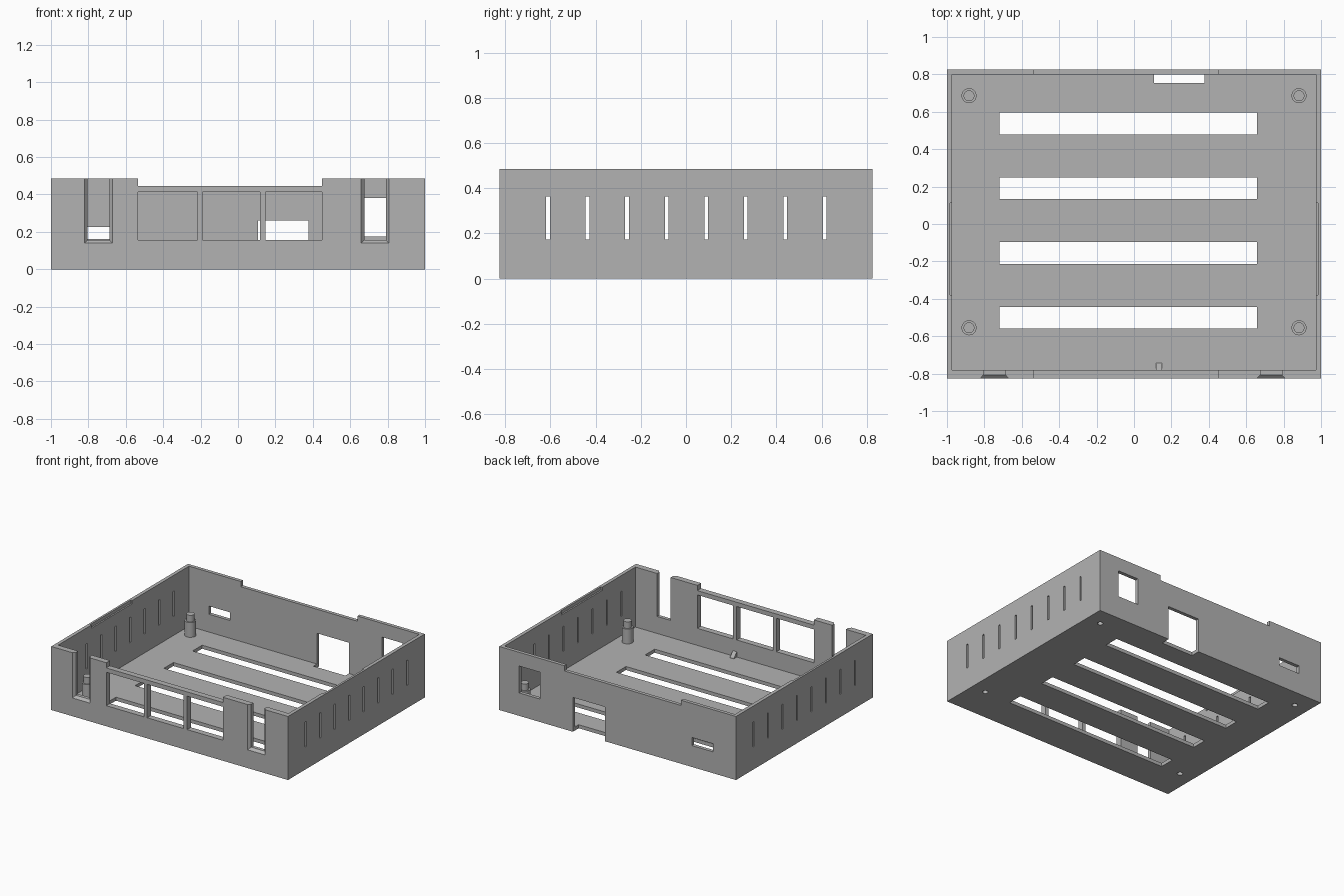
import bpy, bmesh
from mathutils import Matrix

if "Cube" in bpy.data.objects:
    bpy.data.objects.remove(bpy.data.objects["Cube"])

grey = bpy.data.materials.new("plain_grey")
grey.use_nodes = True
grey.diffuse_color = (0.45, 0.45, 0.45, 1)
grey.node_tree.nodes["Principled BSDF"].inputs["Base Color"].default_value = (0.45, 0.45, 0.45, 1)

HALF_X, HALF_Y, HEIGHT, FLOOR = 1.0, 0.825, 0.485, 0.027
POST_X, POST_YS = 0.882, (-0.555, 0.686)


def loft_rects(bm, sections):
    """Solid through (y, x0, x1, z0, z1) rectangles."""
    rings = [[bm.verts.new(p) for p in ((x0, y, z0), (x1, y, z0), (x1, y, z1), (x0, y, z1))]
             for y, x0, x1, z0, z1 in sections]
    faces = [bm.faces.new(rings[0]), bm.faces.new(rings[-1][::-1])]
    for a, b in zip(rings, rings[1:]):
        for i in range(4):
            j = (i + 1) % 4
            faces.append(bm.faces.new((a[j], a[i], b[i], b[j])))
    return faces


def box(bm, x0, x1, y0, y1, z0, z1):
    return loft_rects(bm, [(y0, x0, x1, z0, z1), (y1, x0, x1, z0, z1)])


def finish(bm, name):
    bmesh.ops.recalc_face_normals(bm, faces=bm.faces[:])
    mesh = bpy.data.meshes.new(name)
    bm.to_mesh(mesh)
    bm.free()
    mesh.materials.append(grey)
    obj = bpy.data.objects.new(name, mesh)
    bpy.context.collection.objects.link(obj)
    return obj


def cut(obj, cutter):
    mod = obj.modifiers.new("cut", "BOOLEAN")
    mod.operation, mod.solver, mod.object = "DIFFERENCE", "EXACT", cutter
    bpy.context.view_layer.update()
    evaluated = obj.evaluated_get(bpy.context.evaluated_depsgraph_get())
    mesh = bpy.data.meshes.new_from_object(evaluated)
    obj.modifiers.clear()
    obj.data = mesh
    bpy.data.objects.remove(cutter)


# Open tray with a thicker front wall
bm = bmesh.new()
box(bm, -HALF_X, HALF_X, -HALF_Y, HALF_Y, 0, HEIGHT)
tray = finish(bm, "case_tray")
bm = bmesh.new()
box(bm, -0.973, 0.973, -0.78, 0.798, FLOOR, 1)
cut(tray, finish(bm, "cavity_cutter"))

bm = bmesh.new()
# Long floor vents
for i in range(4):
    y = -0.502 + i * 0.3465
    box(bm, -0.72, 0.657, y - 0.058, y + 0.058, -0.1, 0.1)
# Narrow side vents through both walls
for i in range(8):
    y = -0.611 + i * 0.175
    box(bm, -1.1, 1.1, y - 0.008, y + 0.008, 0.173, 0.364)
# Front windows
for x0, x1 in ((-0.535, -0.217), (-0.19, 0.118), (0.148, 0.45)):
    box(bm, x0, x1, -0.9, -0.7, 0.157, 0.412)
# Lowered middle of the front and back rims
for y0, y1 in ((-0.9, -0.7), (0.75, 0.9)):
    box(bm, -0.535, 0.45, y0, y1, 0.445, 0.6)
# Front slots, flared on the outside
for x0, x1 in ((-0.804, -0.688), (0.676, 0.79)):
    f = 0.036
    loft_rects(bm, [(-0.845, x0 - f, x1 + f, 0.157 - f, 0.6),
                    (-0.806, x0, x1, 0.157, 0.6),
                    (-0.7, x0, x1, 0.157, 0.6)])
# Back openings, the middle one running down through the floor
box(bm, 0.657, 0.832, 0.75, 0.9, 0.175, 0.38)
box(bm, -0.805, -0.627, 0.75, 0.9, 0.163, 0.225)
box(bm, 0.108, 0.378, 0.755, 0.9, -0.1, 0.262)
# Shallow latch recesses inside the side rims
for s in (-1, 1):
    xs = sorted((s * 0.95, s * 0.984))
    box(bm, xs[0], xs[1], -0.38, 0.112, 0.46, 0.6)
# Screw holes under the posts
for s in (-1, 1):
    for y in POST_YS:
        bmesh.ops.create_cone(bm, cap_ends=True, segments=32, radius1=0.02, radius2=0.02,
                              depth=0.2, matrix=Matrix.Translation((s * POST_X, y, 0)))
cut(tray, finish(bm, "openings_cutter"))


# Stepped mounting posts, bored from below
def lathe(bm, profile, steps=32):
    verts = [bm.verts.new((r, 0, z)) for r, z in profile]
    edges = [bm.edges.new(pair) for pair in zip(verts, verts[1:])]
    bmesh.ops.spin(bm, geom=verts + edges, cent=(0, 0, 0), axis=(0, 0, 1),
                   angle=6.283185, steps=steps)
    bmesh.ops.remove_doubles(bm, verts=bm.verts[:], dist=0.0001)


for side, s in (("right", -1), ("left", 1)):
    for end, y in zip(("front", "back"), POST_YS):
        bm = bmesh.new()
        lathe(bm, [(0, 0.1), (0.02, 0.1), (0.02, FLOOR), (0.04, FLOOR),
                   (0.04, 0.14), (0.029, 0.14), (0.029, 0.19), (0, 0.19)])
        post = finish(bm, f"{end}_{side}_post")
        post.location = (s * POST_X, y, 0)
        bpy.ops.object.select_all(action="DESELECT")
        post.select_set(True)
        bpy.context.view_layer.objects.active = post
        bpy.ops.object.shade_smooth_by_angle()

# Small wedge at the foot of the front wall
bm = bmesh.new()
loft_rects(bm, [(-0.781, 0.117, 0.15, FLOOR, 0.068), (-0.743, 0.117, 0.15, FLOOR, FLOOR + 0.002)])
finish(bm, "wall_wedge")
